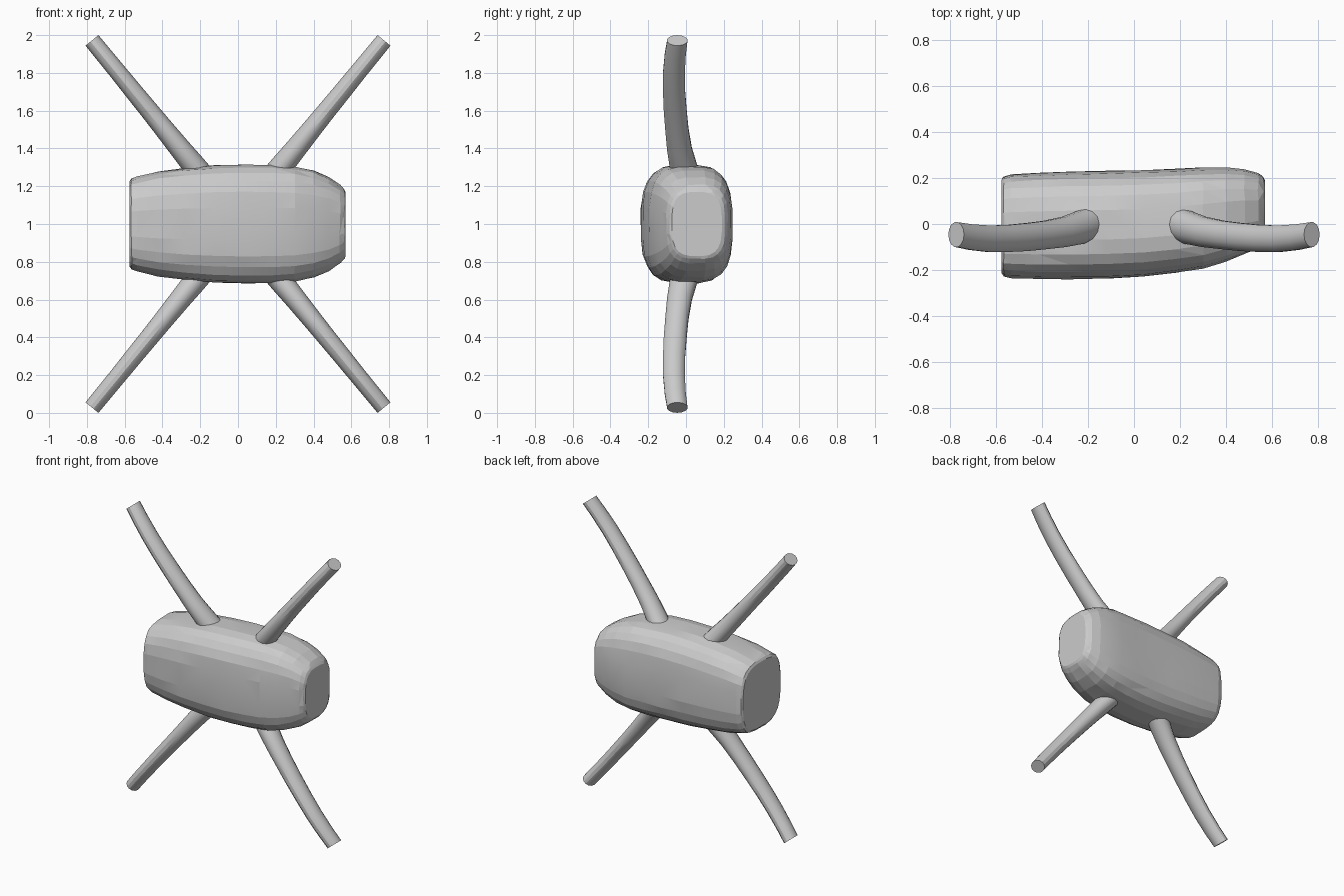
import bpy, bmesh, math, random
from mathutils import Vector

if "Cube" in bpy.data.objects:
    bpy.data.objects.remove(bpy.data.objects["Cube"])

random.seed(4)


def loft(name, rings, smooth_angle):
    """Skin closed rings of points, with flat caps at both ends."""
    bm = bmesh.new()
    loops = [[bm.verts.new(p) for p in ring] for ring in rings]
    n = len(loops[0])
    for a, b in zip(loops, loops[1:]):
        for i in range(n):
            j = (i + 1) % n
            bm.faces.new((a[i], a[j], b[j], b[i]))
    bm.faces.new(loops[0])
    bm.faces.new(loops[-1])
    # hand-carved look: triangulate only the side quads
    bmesh.ops.triangulate(bm, faces=[f for f in bm.faces if len(f.verts) == 4])
    bmesh.ops.recalc_face_normals(bm, faces=bm.faces)
    mesh = bpy.data.meshes.new(name)
    bm.to_mesh(mesh)
    bm.free()
    obj = bpy.data.objects.new(name, mesh)
    bpy.context.collection.objects.link(obj)
    bpy.ops.object.select_all(action='DESELECT')
    obj.select_set(True)
    bpy.context.view_layer.objects.active = obj
    bpy.ops.object.shade_smooth_by_angle(angle=math.radians(smooth_angle))
    return obj


def spow(v, e):
    return math.copysign(abs(v) ** e, v)


# Body: rounded-box sections along x (x, y min, y max, half height)
sections = [
    (-0.575, -0.215, 0.195, 0.225), (-0.565, -0.23, 0.207, 0.24),
    (-0.535, -0.235, 0.216, 0.252), (-0.42, -0.238, 0.222, 0.278),
    (-0.28, -0.240, 0.228, 0.297), (-0.12, -0.238, 0.231, 0.311),
    (0.04, -0.230, 0.234, 0.315), (0.18, -0.214, 0.240, 0.313),
    (0.30, -0.194, 0.247, 0.305), (0.40, -0.165, 0.246, 0.283),
    (0.48, -0.132, 0.238, 0.250), (0.54, -0.105, 0.222, 0.208),
    (0.562, -0.088, 0.208, 0.185), (0.57, -0.075, 0.190, 0.170),
]
SIDES = 24
rings = []
for k, (x, y0, y1, h) in enumerate(sections):
    jit = 0.0 if k in (0, len(sections) - 1) else 0.003
    ring = []
    for i in range(SIDES):
        t = 2 * math.pi * (i + 0.5) / SIDES
        r = 1 + random.uniform(-jit, jit) * 3
        ring.append(Vector((
            x + random.uniform(-jit, jit),
            (y0 + y1) / 2 + (y1 - y0) / 2 * spow(math.cos(t), 0.64) * r,
            1.0 + h * spow(math.sin(t), 0.64) * r)))
    rings.append(ring)
loft("body", rings, 8)

# Limbs: bowed tapering poles (x, y, height above centre, in-plane radius, y radius)
path = [
    (0.150, 0.020, 0.205, 0.066, 0.080), (0.232, -0.014, 0.308, 0.062, 0.074),
    (0.307, -0.035, 0.400, 0.057, 0.067), (0.388, -0.048, 0.500, 0.053, 0.063),
    (0.469, -0.057, 0.600, 0.050, 0.062), (0.551, -0.063, 0.700, 0.048, 0.060),
    (0.632, -0.064, 0.800, 0.046, 0.059), (0.710, -0.057, 0.895, 0.045, 0.057),
    (0.773, -0.046, 0.972, 0.044, 0.055),
]
across = Vector((0.776, 0, -0.631))
for side, sx in (("right", 1), ("left", -1)):
    for level, sz in (("upper", 1), ("lower", -1)):
        rings = []
        for x, y, z, ra, rb in path:
            ring = []
            for i in range(14):
                t = 2 * math.pi * i / 14
                p = Vector((x, y, z)) + across * ra * math.cos(t)
                p.y += rb * math.sin(t)
                ring.append((p.x * sx, p.y, 1.0 + p.z * sz))
            rings.append(ring)
        loft(f"{level}_{side}_limb", rings, 30)
